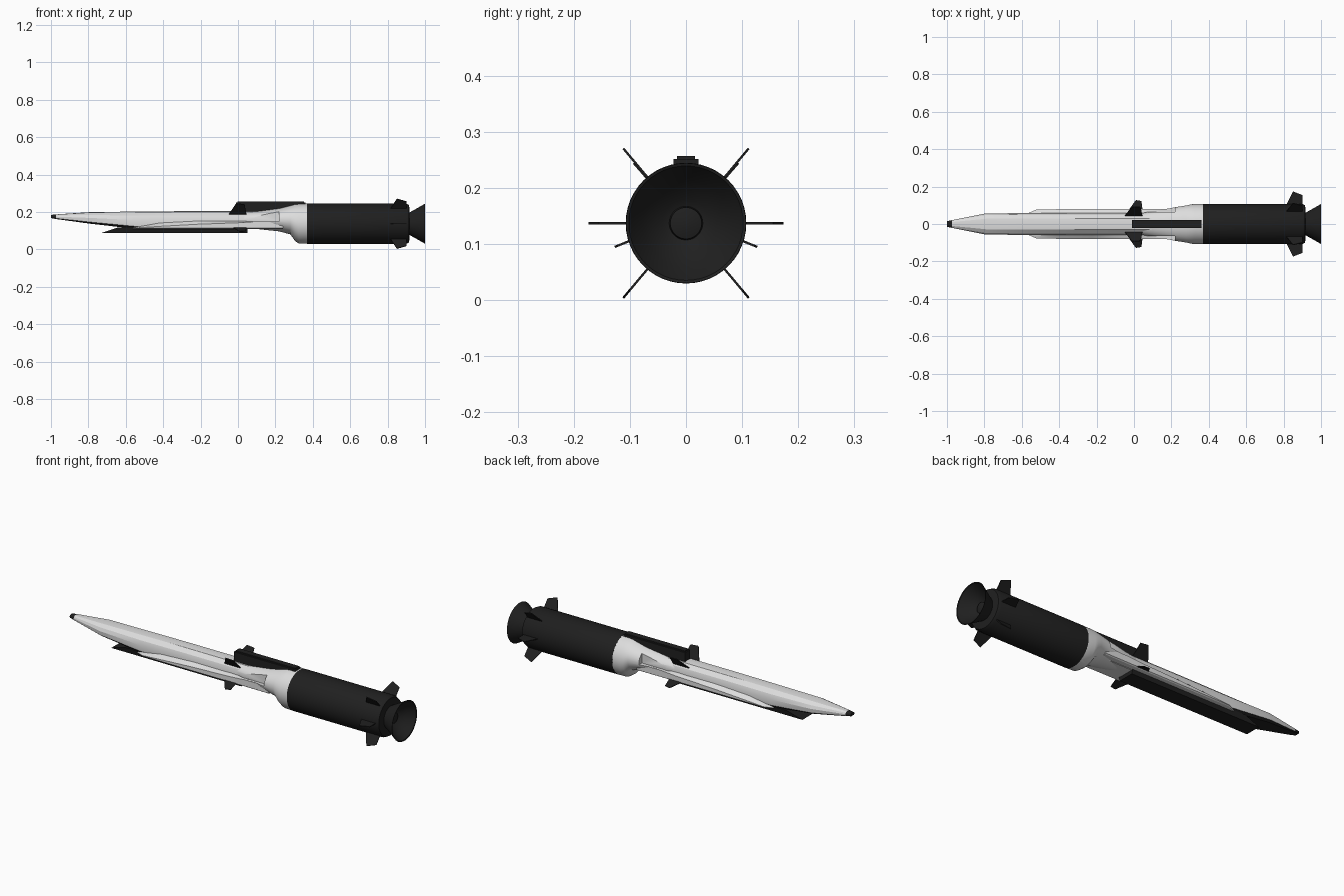
import bpy, bmesh, math
from mathutils import Vector, Matrix

old = bpy.data.objects.get("Cube")
if old:
    bpy.data.objects.remove(old)

AXIS_Z = 0.137


def material(name, colour):
    m = bpy.data.materials.new(name)
    m.use_nodes = True
    m.diffuse_color = (*colour, 1)
    bsdf = next(n for n in m.node_tree.nodes if n.type == 'BSDF_PRINCIPLED')
    bsdf.inputs["Base Color"].default_value = (*colour, 1)
    bsdf.inputs["Roughness"].default_value = 0.6
    return m


WHITE = material("off white", (0.72, 0.72, 0.72))
BLACK = material("charcoal", (0.014, 0.014, 0.014))


def finish(name, bm, mats, smooth=None):
    bmesh.ops.recalc_face_normals(bm, faces=bm.faces)
    mesh = bpy.data.meshes.new(name)
    bm.to_mesh(mesh)
    bm.free()
    for m in mats:
        mesh.materials.append(m)
    obj = bpy.data.objects.new(name, mesh)
    bpy.context.collection.objects.link(obj)
    if smooth:
        bpy.ops.object.select_all(action='DESELECT')
        obj.select_set(True)
        bpy.context.view_layer.objects.active = obj
        bpy.ops.object.shade_smooth_by_angle(angle=math.radians(smooth))
    return obj


def loft(rings, caps=True):
    """Skin a list of closed rings of equal length."""
    bm = bmesh.new()
    rows = [[bm.verts.new(p) for p in ring] for ring in rings]
    n = len(rows[0])
    for a, b in zip(rows, rows[1:]):
        for i in range(n):
            j = (i + 1) % n
            bm.faces.new((a[i], a[j], b[j], b[i]))
    if caps:
        bm.faces.new(rows[0])
        bm.faces.new(rows[-1])
    return bm


def oval(x, half, top, bottom, n=48):
    mid, h = (top + bottom) / 2, (top - bottom) / 2
    return [(x, half * math.cos(t), mid + h * math.sin(t))
            for t in (2 * math.pi * i / n for i in range(n))]


def turned(name, profile, mats, smooth=30, caps=True):
    rings = [oval(x, r, AXIS_Z + r, AXIS_Z - r) for x, r in profile]
    return finish(name, loft(rings, caps), mats, smooth)


def box(x0, x1, y0, y1, z0, z1):
    bm = bmesh.new()
    bmesh.ops.create_cube(bm, size=1)
    for v in bm.verts:
        v.co = ((x0 + x1) / 2 + v.co.x * (x1 - x0),
                (y0 + y1) / 2 + v.co.y * (y1 - y0),
                (z0 + z1) / 2 + v.co.z * (z1 - z0))
    return bm


def fin(name, outline, angle, thick=0.004, pivot=AXIS_Z):
    """Flat plate; outline is (x, radius), swung about the long axis."""
    rot = Matrix.Rotation(math.radians(angle), 3, 'X')
    rings = [[rot @ Vector((x, r, s * thick / 2)) + Vector((0, 0, pivot))
              for x, r in outline] for s in (-1, 1)]
    return finish(name, loft(rings), [BLACK])


# Slender faceted forward body with dark nose tip and dark underside
half = [(0, 1), (.5, .96), (.86, .76), (1, .5), (.95, .14), (.75, 0)]
section = half + [(-y, z) for y, z in reversed(half[1:])]
stations = [(-1, .015, .184, .167), (-.972, .021, .187, .162),
            (-.79, .057, .199, .137), (-.55, .058, .202, .11),
            (-.3, .058, .204, .108), (.26, .058, .204, .108)]
bm = loft([[(x, y * w, b + z * (t - b)) for y, z in section]
           for x, w, t, b in stations])
bm.normal_update()
bmesh.ops.recalc_face_normals(bm, faces=bm.faces)
for f in bm.faces:
    c = f.calc_center_median()
    if c.x < -.975 or (f.normal.z < -.5 and c.x < -.4):
        f.material_index = 1
finish("forward_body", bm, [WHITE, BLACK], 25)

# Fairing that widens to the booster, notched on both sides
flare = [(.0, .05, .2, .112), (.1, .069, .205, .109), (.22, .09, .22, .096),
         (.28, .099, .235, .08), (.305, .105, .242, .045),
         (.325, .107, .244, .031), (.37, .107, .244, .03)]
fairing = finish("booster_fairing", loft([oval(*s) for s in flare]), [WHITE])
for side in (-1, 1):
    ys = sorted((side * .064, side * .15))
    cutter = finish("notch_cutter", box(-.1, .22, *ys, .15, .21), [WHITE])
    cutter.hide_render = True
    mod = fairing.modifiers.new("notch", 'BOOLEAN')
    mod.operation, mod.object, mod.solver = 'DIFFERENCE', cutter, 'EXACT'
    bpy.ops.object.select_all(action='DESELECT')
    fairing.select_set(True)
    bpy.context.view_layer.objects.active = fairing
    bpy.ops.object.modifier_apply(modifier=mod.name)
    bpy.data.objects.remove(cutter)
bpy.ops.object.shade_smooth_by_angle(angle=math.radians(30))

# Side strakes: (x, outer y, outer top z, inner top z)
strake = [(-.565, .058, .113, .114), (-.52, .078, .116, .124),
          (-.4, .079, .124, .146), (-.22, .079, .134, .156),
          (.0, .079, .142, .155), (.1, .079, .149, .151), (.24, .08, .149, .151)]
for side, label in ((1, "back"), (-1, "front")):
    rings = [[(x, side * y, z) for y, z in
              ((.03, .11), (w - .006, .11), (w, .114), (w, zo), (.052, zi), (.03, zi))]
             for x, w, zo, zi in strake]
    finish("side_strake_" + label, loft(rings), [WHITE], 25)

# Belly intake with swept lip
bm = box(-.73, .05, -.052, .052, .088, .118)
for v in bm.verts:
    if v.co.x < 0 and v.co.z > .1:
        v.co.x = -.64
    if v.co.z < .1:
        v.co.y *= .85
finish("belly_intake", bm, [BLACK])

# Cable tunnel on the top
bm = box(-.01, .36, -.022, .022, .198, .257)
edges = [e for e in bm.edges if all(v.co.z > .25 for v in e.verts)]
bmesh.ops.bevel(bm, geom=edges, offset=.006, segments=2, affect='EDGES')
finish("top_tunnel", bm, [BLACK])

# Booster casing and hollow nozzle
turned("booster_casing", [(.368, .1075), (.9, .1075), (.915, .1), (.918, .05)], [BLACK])
turned("nozzle", [(.9, .05), (.92, .062), (.96, .084), (1, .107),
                  (.998, .102), (.96, .078), (.925, .042), (.92, .03),
                  (.94, .028), (.945, .012)], [BLACK])

# Six tail fins
tail = [(.81, .095), (.85, .174), (.9, .155), (.9, .095)]
for i, a in enumerate((0, 50, 130, 180, 230, 310)):
    fin(f"tail_fin_{i + 1}", tail, a)

# Four small mid-body fins
upper = [(-.05, .065), (-.01, .142), (.035, .138), (.045, .065)]
lower = [(-.055, .04), (.01, .137), (.04, .132), (.05, .04)]
for label, a, b in (("back", 49, -22), ("front", 131, 202)):
    fin("upper_mid_fin_" + label, upper, a)
    fin("lower_mid_fin_" + label, lower, b, pivot=.146)
